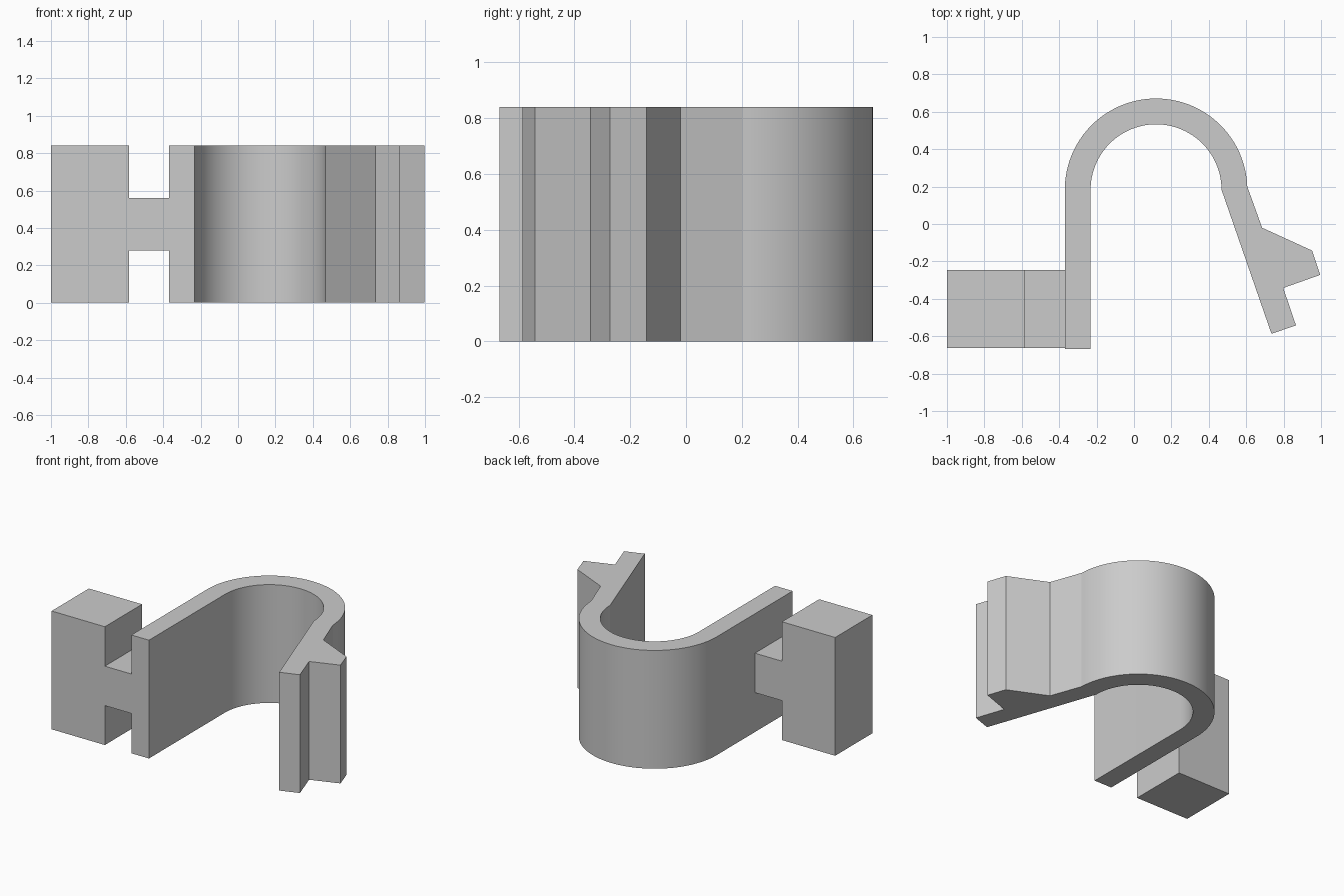
import bpy, bmesh, math
from mathutils import Vector

if "Cube" in bpy.data.objects:
    bpy.data.objects.remove(bpy.data.objects["Cube"])

HEIGHT = 0.84

grey = bpy.data.materials.new("light grey plastic")
grey.diffuse_color = (0.6, 0.6, 0.6, 1)
grey.use_nodes = True
grey.node_tree.nodes["Principled BSDF"].inputs["Base Color"].default_value = grey.diffuse_color


def prism(name, points, direction):
    """Extrude a closed outline along a direction."""
    bm = bmesh.new()
    base = bm.faces.new([bm.verts.new(p) for p in points])
    ext = bmesh.ops.extrude_face_region(bm, geom=[base], use_keep_orig=True)
    moved = [v for v in ext["geom"] if isinstance(v, bmesh.types.BMVert)]
    bmesh.ops.translate(bm, verts=moved, vec=Vector(direction))
    bmesh.ops.recalc_face_normals(bm, faces=bm.faces)
    mesh = bpy.data.meshes.new(name)
    bm.to_mesh(mesh)
    bm.free()
    mesh.materials.append(grey)
    obj = bpy.data.objects.new(name, mesh)
    bpy.context.collection.objects.link(obj)
    return obj


def arc(cx, cy, r, a0, a1, n=48):
    angles = [math.radians(a0 + (a1 - a0) * i / n) for i in range(n + 1)]
    return [(cx + r * math.cos(a), cy + r * math.sin(a)) for a in angles]


# Hook-shaped clip: straight arm, round bend, slanted arm with barb
CX, CY = 0.118, 0.183
outline = [(-0.232, -0.668), (-0.37, -0.668)]
outline += arc(CX, CY, 0.488, 180, 2)
outline += [(0.685, -0.02), (0.952, -0.142), (0.996, -0.272),
            (0.798, -0.342), (0.866, -0.542), (0.735, -0.587)]
outline += arc(CX, CY, 0.35, 0, 180)
clip = prism("hook_clip", [(x, y, 0) for x, y in outline], (0, 0, HEIGHT))
bpy.context.view_layer.objects.active = clip
clip.select_set(True)
bpy.ops.object.shade_smooth_by_angle(angle=math.radians(12))

# Mounting block with a narrow neck reaching the straight arm
side = [(-1, 0), (-0.582, 0), (-0.582, 0.28), (-0.37, 0.28),
        (-0.37, 0.56), (-0.582, 0.56), (-0.582, HEIGHT), (-1, HEIGHT)]
prism("mounting_block", [(x, -0.663, z) for x, z in side], (0, 0.418, 0))
